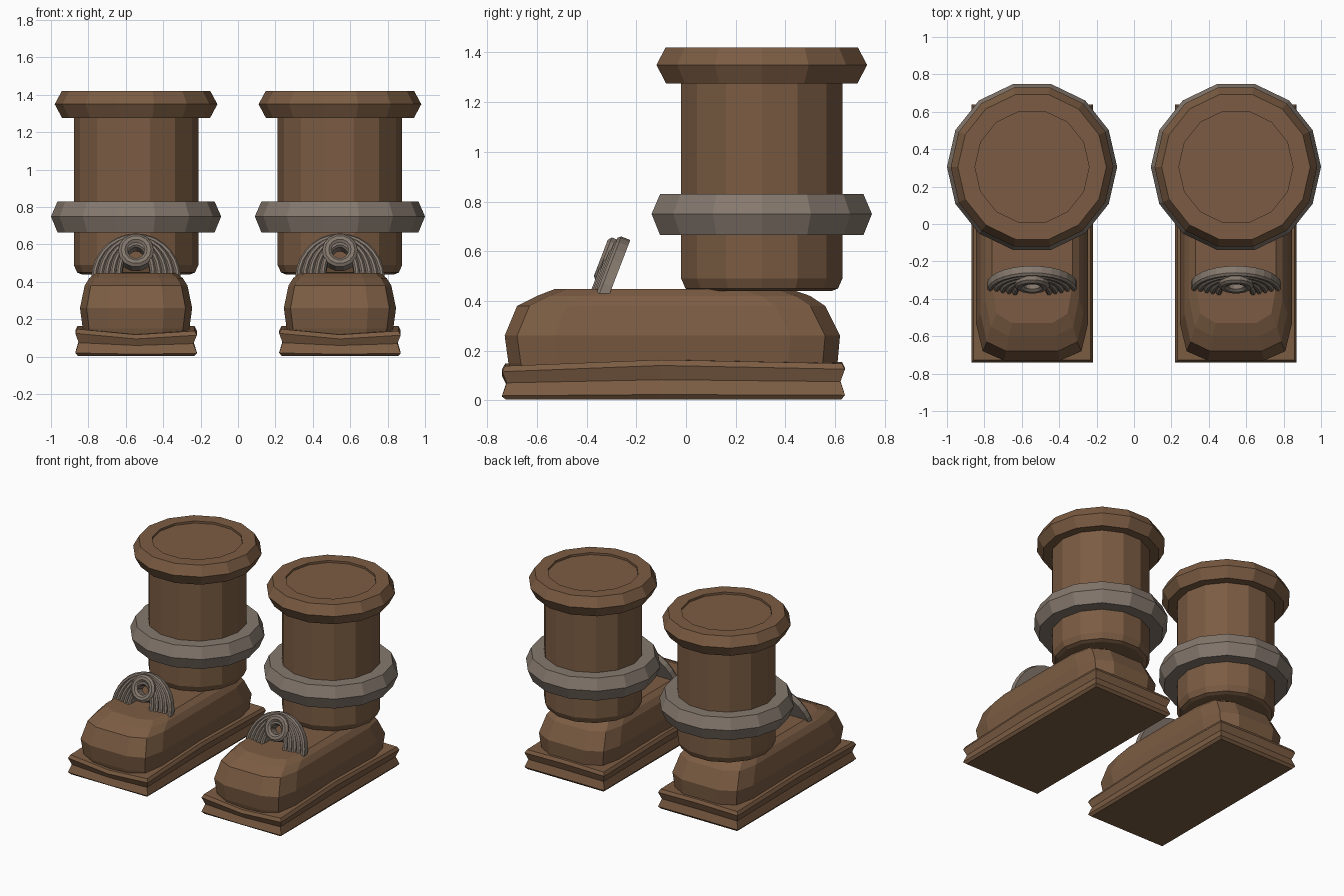
import bpy, bmesh
from math import sin, cos, pi, radians

cube = bpy.data.objects.get("Cube")
if cube:
    bpy.data.objects.remove(cube)


def material(name, rgb):
    m = bpy.data.materials.new(name)
    m.use_nodes = True
    m.diffuse_color = (*rgb, 1)
    m.node_tree.nodes["Principled BSDF"].inputs["Base Color"].default_value = (*rgb, 1)
    return m


LEATHER = material("brown leather", (0.200, 0.108, 0.056))
METAL = material("grey metal", (0.235, 0.190, 0.155))


def loft(name, rings, mat, caps=True, closed=False):
    """Skin a list of point loops that all have the same length."""
    bm = bmesh.new()
    loops = [[bm.verts.new(p) for p in ring] for ring in rings]
    pairs = list(zip(loops, loops[1:]))
    if closed:
        pairs.append((loops[-1], loops[0]))
    for a, b in pairs:
        for i in range(len(a)):
            j = (i + 1) % len(a)
            bm.faces.new((a[i], a[j], b[j], b[i]))
    if caps and not closed:
        bm.faces.new(loops[0])
        bm.faces.new(loops[-1])
    bmesh.ops.recalc_face_normals(bm, faces=bm.faces)
    mesh = bpy.data.meshes.new(name)
    bm.to_mesh(mesh)
    bm.free()
    mesh.materials.append(mat)
    ob = bpy.data.objects.new(name, mesh)
    bpy.context.collection.objects.link(ob)
    return ob


def lathe(name, x, profile, mat, closed=False):
    """Turn (radius, height) points around the upright leg axis."""
    n = 14
    rings = [[(x + r * cos(2 * pi * i / n), 0.305 + r * sin(2 * pi * i / n), z)
              for i in range(n)] for r, z in profile]
    return loft(name, rings, mat, closed=closed)


def shoe_ring(x, z, half, front, back):
    """Rounded oblong outline at one height."""
    right = [(half * 0.5, front), (half * 0.88, front + 0.05), (half, front + 0.2),
             (half, back - 0.2), (half * 0.88, back - 0.06), (half * 0.5, back)]
    left = [(-a, b) for a, b in reversed(right)]
    return [(x + a, b, z) for a, b in right + left]


def sole_ring(x, z, inset, warp):
    """Oblong outline, warped so the edges sag a little at the toe."""
    w, f, b = 0.325 - inset, -0.74 + inset, 0.64 - inset
    pts = [(-w, f, 0.0), (0, f, -0.03), (w, f, -0.01), (w, -0.1, 0.015),
           (w, b, 0), (0, b, 0.005), (-w, b, 0), (-w, -0.1, 0.015)]
    return [(x + a, c, z + d * warp) for a, c, d in pts]


def fan_point(x, u, v, depth):
    """Map a point of the buckle onto its backward leaning plane."""
    t = radians(21)
    return (x + u, -0.35 + v * sin(t) - depth * cos(t),
            0.415 + v * cos(t) + depth * sin(t))


def arch(name, x, centre, width, height, tube, front, back, sweep, steps, mat):
    """Flat sided band following an ellipse, either open or a full ring."""
    full = sweep >= 2 * pi
    rings = []
    for i in range(steps if full else steps + 1):
        a = sweep * i / steps
        ring = []
        for inset, depth in ((0, back), (0, front - 0.012), (tube * 0.3, front),
                             (tube * 0.7, front), (tube, front - 0.012), (tube, back)):
            ring.append(fan_point(x, (width - inset) * cos(a),
                                  centre + (height - inset) * sin(a), depth))
        rings.append(ring)
    return loft(name, rings, mat, closed=full)


for side, x in (("right", -0.545), ("left", 0.545)):
    # Sole slab with a slight groove around its edge
    loft(side + "_sole", [sole_ring(x, z, inset, warp) for z, inset, warp in
                          ((0.003, 0.015, 0), (0.02, 0, 0.2), (0.075, 0.018, 0.5),
                           (0.125, 0, 1), (0.148, 0.012, 1))], LEATHER)

    # Rounded shoe body
    loft(side + "_shoe", [shoe_ring(x, *level) for level in
                          ((0.10, 0.28, -0.70, 0.60), (0.15, 0.285, -0.715, 0.61),
                           (0.26, 0.30, -0.73, 0.62), (0.38, 0.275, -0.68, 0.56),
                           (0.42, 0.25, -0.60, 0.50), (0.447, 0.215, -0.53, 0.42))],
         LEATHER)

    # Leg shaft
    lathe(side + "_shaft", x, [(0.29, 0.44), (0.315, 0.45), (0.333, 0.49),
                               (0.333, 1.30)], LEATHER)

    # Top cuff with a shallow recessed lid
    lathe(side + "_cuff", x, [(0.32, 1.275), (0.395, 1.275), (0.435, 1.35),
                              (0.397, 1.42), (0.305, 1.42), (0.305, 1.405)], LEATHER)

    # Ankle band
    lathe(side + "_ankle_band", x, [(0.32, 0.665), (0.42, 0.665), (0.455, 0.75),
                                    (0.42, 0.83), (0.32, 0.83)], METAL, closed=True)

    # Fan of nested arches
    for k in range(5):
        arch(f"{side}_fan_arch_{k + 1}", x, 0, 0.24 - 0.033 * k, 0.26 - 0.014 * k,
             0.032, 0.016 + 0.006 * k, -0.035, pi, 14, METAL)

    # Eyelet in front of the fan
    arch(side + "_eyelet", x, 0.15, 0.095, 0.095, 0.05, 0.05, -0.03, 2 * pi, 14, METAL)
